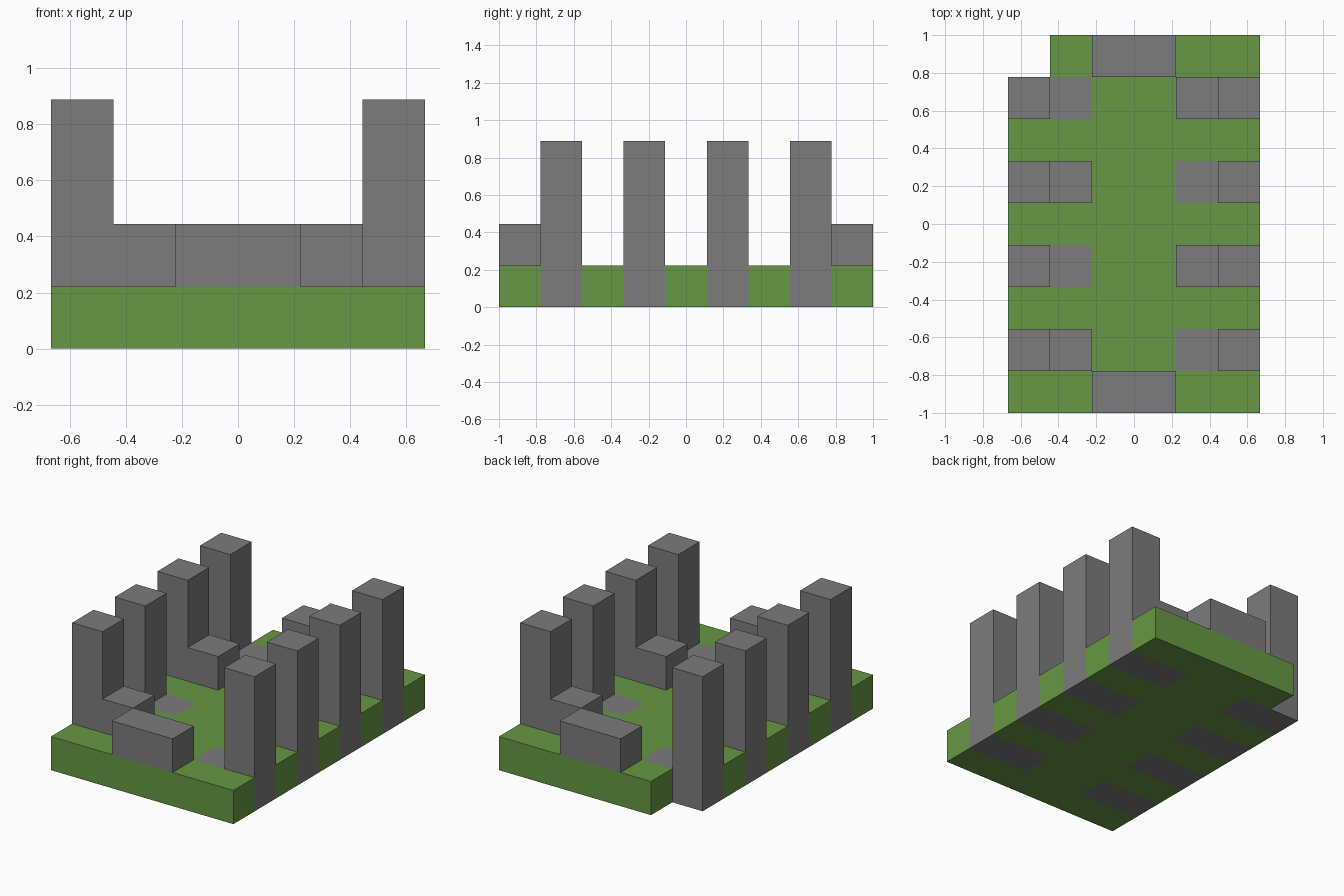
import bpy
import bmesh
from mathutils import Vector

cube = bpy.data.objects.get("Cube")
if cube:
    bpy.data.objects.remove(cube, do_unlink=True)

U = 2 / 9                      # one block
ROWS = [-3.5, -1.5, 0.5, 2.5]  # front edge of each pillar row, in blocks


def material(name, color):
    mat = bpy.data.materials.new(name)
    mat.use_nodes = True
    mat.diffuse_color = color
    mat.node_tree.nodes["Principled BSDF"].inputs["Base Color"].default_value = color
    return mat


def prism(name, outline, depth, mat):
    """Extrude a flat outline (in blocks) along depth into a closed solid."""
    bm = bmesh.new()
    face = bm.faces.new([bm.verts.new(Vector(p) * U) for p in outline])
    extruded = bmesh.ops.extrude_face_region(bm, geom=[face], use_keep_orig=True)
    verts = [g for g in extruded["geom"] if isinstance(g, bmesh.types.BMVert)]
    bmesh.ops.translate(bm, verts=verts, vec=Vector(depth) * U)
    bmesh.ops.recalc_face_normals(bm, faces=bm.faces)
    mesh = bpy.data.meshes.new(name)
    bm.to_mesh(mesh)
    bm.free()
    mesh.materials.append(mat)
    obj = bpy.data.objects.new(name, mesh)
    bpy.context.collection.objects.link(obj)
    return obj


grass = material("grass green", (0.136, 0.31, 0.058, 1))
stone = material("stone grey", (0.2, 0.2, 0.2, 1))

# Lawn: slab notched where the stone rows sit, with one back corner missing
right_edge = [(3, -4.5)]
for y in ROWS:
    right_edge += [(3, y), (1, y), (1, y + 1), (3, y + 1)]
right_edge.append((3, 4.5))
left_edge = [(-x, y) for x, y in reversed(right_edge)]
left_edge[:2] = [(-2, 4.5), (-2, 3.5)]
prism("lawn", [(x, y, 0) for x, y in right_edge + left_edge], (0, 0, 1), grass)

# Pillars, each with an inner foot that is alternately raised or flush
for side, label in ((-1, "right"), (1, "left")):
    for i, y in enumerate(ROWS):
        raised = (i % 2 == 0) == (side < 0)
        foot = 2 if raised else 1
        profile = [(3, 0), (3, 4), (2, 4), (2, foot), (1, foot), (1, 0)]
        prism(f"{label}_pillar_{i + 1}", [(side * x, y, z) for x, z in profile],
              (0, 1, 0), stone)

# Benches at both ends
for name, y in (("front_bench", -4.5), ("back_bench", 3.5)):
    prism(name, [(-1, y, 1), (1, y, 1), (1, y, 2), (-1, y, 2)], (0, 1, 0), stone)
